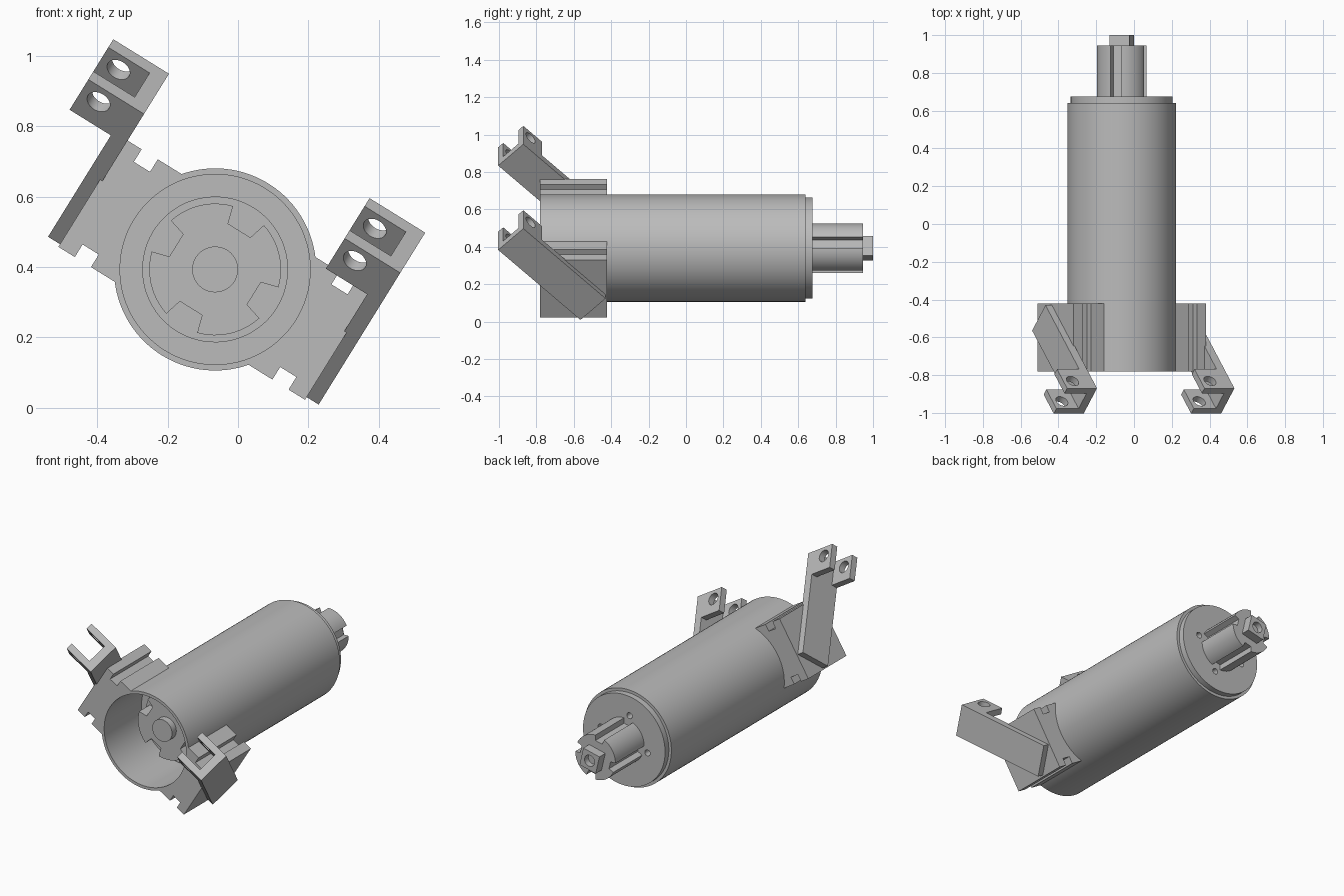
import bpy, bmesh
from math import sin, cos, radians, sqrt, tau
from mathutils import Matrix, Vector

cube = bpy.data.objects.get("Cube")
if cube:
    bpy.data.objects.remove(cube, do_unlink=True)

grey = bpy.data.materials.new("plain grey")
grey.use_nodes = True
COLOUR = (0.5, 0.5, 0.5, 1)
grey.diffuse_color = COLOUR
grey.node_tree.nodes["Principled BSDF"].inputs["Base Color"].default_value = COLOUR


def frame(x, y, z, origin=(0, 0, 0)):
    m = Matrix((x, y, z)).transposed().to_4x4()
    m.translation = Vector(origin)
    return m


# Body frame: tilted about the barrel axis, local z pointing to the front
T = radians(31.8)
BODY = frame((cos(T), 0, -sin(T)), (sin(T), 0, cos(T)), (0, -1, 0), (-0.065, 0, 0.393))
# Arm frames: x across the body, one axis along the sloping arm, one over its width
H = sqrt(0.5)
ALONG, OVER = Vector((0, H, H)), Vector((0, H, -H))
SIDE = Vector((1, 0, 0))
ARM = BODY @ frame(ALONG, OVER, -SIDE)
TINE = BODY @ frame(SIDE, ALONG, -OVER)


def circle(r, n=64, cx=0, cy=0, start=0):
    return [(cx + r * cos(start + tau * i / n), cy + r * sin(start + tau * i / n))
            for i in range(n)]


def rect(x0, x1, y0, y1):
    return [(x0, y0), (x1, y0), (x1, y1), (x0, y1)]


def notched(r, inner, half, start):
    """Circle with four notches, at a start angle and every quarter turn."""
    pts = []
    half, start = radians(half), radians(start)
    for q in range(4):
        a = start + q * tau / 4
        pts += [(inner * cos(a + s * half), inner * sin(a + s * half)) for s in (-1, 1)]
        for i in range(13):
            b = a + half + (tau / 4 - 2 * half) * i / 12
            pts.append((r * cos(b), r * sin(b)))
    return pts


def prism(name, loops, z0, z1, matrix=BODY):
    """Extrude an outline (further loops are holes) from z0 to z1."""
    curve = bpy.data.curves.new(name, 'CURVE')
    curve.dimensions, curve.fill_mode = '2D', 'BOTH'
    curve.extrude = (z1 - z0) / 2
    for loop in loops:
        s = curve.splines.new('POLY')
        s.points.add(len(loop) - 1)
        for p, (x, y) in zip(s.points, loop):
            p.co = (x, y, 0, 1)
        s.use_cyclic_u = True
    temp = bpy.data.objects.new("temp", curve)
    bpy.context.scene.collection.objects.link(temp)
    bpy.context.view_layer.update()
    mesh = bpy.data.meshes.new_from_object(
        temp.evaluated_get(bpy.context.evaluated_depsgraph_get()))
    bpy.data.objects.remove(temp, do_unlink=True)
    bpy.data.curves.remove(curve)
    mesh.name = name
    mesh.transform(matrix @ Matrix.Translation((0, 0, (z0 + z1) / 2)))
    bm = bmesh.new()
    bm.from_mesh(mesh)
    bmesh.ops.remove_doubles(bm, verts=bm.verts, dist=1e-5)
    bmesh.ops.recalc_face_normals(bm, faces=bm.faces)
    bm.to_mesh(mesh)
    bm.free()
    mesh.materials.clear()
    mesh.materials.append(grey)
    obj = bpy.data.objects.new(name, mesh)
    bpy.context.scene.collection.objects.link(obj)
    bpy.ops.object.select_all(action='DESELECT')
    obj.select_set(True)
    bpy.context.view_layer.objects.active = obj
    bpy.ops.object.shade_smooth_by_angle(angle=radians(30))
    return obj


# Barrel, open at the front, with an inner floor
prism("barrel", [circle(0.287, 96), circle(0.27, 96)], -0.64, 0.78)
prism("barrel_floor", [circle(0.272, 96)], 0.38, 0.43)
prism("hub_collar", [circle(0.207)], 0.42, 0.48)
prism("hub_plate", [notched(0.187, 0.135, 16, 0)], 0.43, 0.58)
prism("hub_boss", [circle(0.065)], 0.57, 0.62)

# Rear cap with four screw holes
screws = [circle(0.018, 16, *p) for p in circle(0.158, 4, start=tau / 8)]
prism("rear_cap", [circle(0.27, 96)] + screws, -0.675, -0.6)
prism("cap_backing", [circle(0.26)], -0.61, -0.59)

# Splined shaft and its square end
prism("shaft", [notched(0.132, 0.1, 13, 45)], -0.945, -0.66)
prism("shaft_end", [circle(0.077, 4), circle(0.033, 24)], -1.0, -0.94)
prism("shaft_end_plug", [circle(0.034, 24)], -0.965, -0.94)

# Side mounts: notched blocks that hug the barrel
N0, N1, TOP, DEEP, END = 0.303, 0.357, 0.18, 0.138, 0.412
for sign, side in ((1, "left"), (-1, "right")):
    edge = [(sqrt(0.283 ** 2 - TOP ** 2), TOP), (N0, TOP), (N0, DEEP), (N1, DEEP),
            (N1, TOP), (END, TOP)]
    outline = edge + [(x, -y) for x, y in reversed(edge)]
    for i in range(1, 12):
        v = -TOP + 2 * TOP * i / 12
        outline.append((sqrt(0.283 ** 2 - v * v), v))
    prism(side + "_mount", [[(sign * x, y) for x, y in outline]], 0.422, 0.78)

# Sloping arms, each with a two-tined clevis pointing the same way
for centre, side in ((0.428, "left"), (-0.428, "right")):
    prism(side + "_arm", [rect(0.278, 0.9, -0.52, -0.33)],
          -centre - 0.024, -centre + 0.024, ARM)
    inner, tip = centre - 0.02, centre - 0.162
    for label, k in (("lower", -0.52), ("upper", -0.368)):
        prism(f"{side}_{label}_tine",
              [rect(tip, inner, 0.757, 0.9), circle(0.035, 32, tip + 0.058, 0.845)],
              -k - 0.038, -k, TINE)
